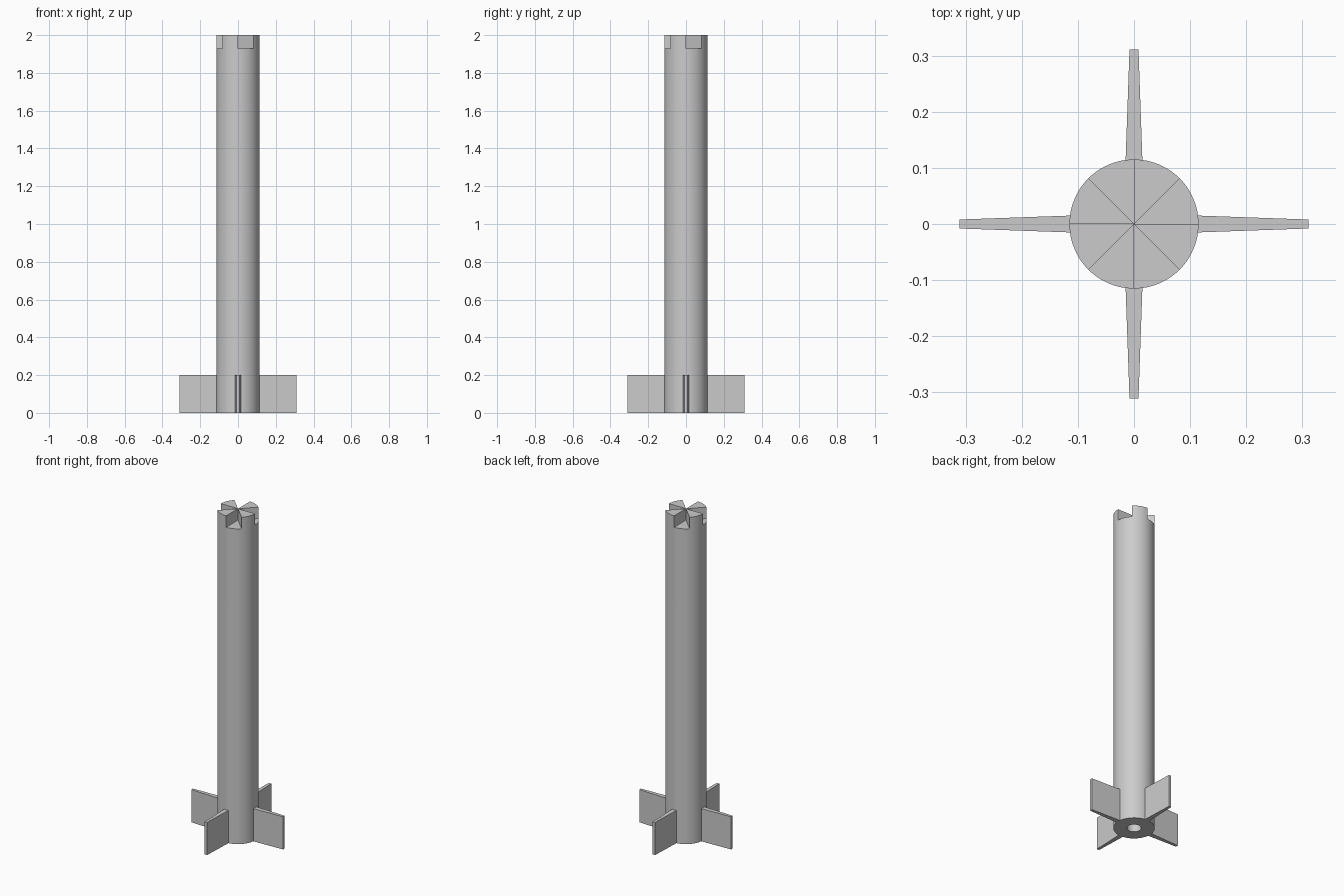
import bpy, bmesh, math
from mathutils import Matrix

if "Cube" in bpy.data.objects:
    bpy.data.objects.remove(bpy.data.objects["Cube"], do_unlink=True)

RADIUS, BORE, BORE_DEPTH = 0.115, 0.04, 1.0
NOTCH_Z, TOP_Z = 1.93, 2.0
SEGS, SECTORS = 96, 8
STEP = SEGS // SECTORS

grey = bpy.data.materials.new("plain grey")
grey.use_nodes = True
colour = (0.6, 0.6, 0.6, 1)
grey.diffuse_color = colour
grey.node_tree.nodes["Principled BSDF"].inputs["Base Color"].default_value = colour


def finish(bm, name, smooth=False):
    bm.normal_update()
    mesh = bpy.data.meshes.new(name)
    bm.to_mesh(mesh)
    bm.free()
    obj = bpy.data.objects.new(name, mesh)
    bpy.context.collection.objects.link(obj)
    mesh.materials.append(grey)
    if smooth:
        bpy.ops.object.select_all(action='DESELECT')
        obj.select_set(True)
        bpy.context.view_layer.objects.active = obj
        bpy.ops.object.shade_smooth_by_angle(angle=math.radians(30))
    return obj


def ring(bm, r, z):
    return [bm.verts.new((r * math.cos(a), r * math.sin(a), z))
            for a in (math.tau * i / SEGS for i in range(SEGS))]


# Tube body with a blind bore below and a crown of alternating teeth on top
bm = bmesh.new()
bore_end = ring(bm, BORE, BORE_DEPTH)
bore_rim = ring(bm, BORE, 0)
foot = ring(bm, RADIUS, 0)
low = ring(bm, RADIUS, NOTCH_Z)
high = ring(bm, RADIUS, TOP_Z)
low_mid = bm.verts.new((0, 0, NOTCH_Z))
high_mid = bm.verts.new((0, 0, TOP_Z))

bm.faces.new(bore_end[::-1])
for a, b in ((bore_end, bore_rim), (bore_rim, foot), (foot, low)):
    for i in range(SEGS):
        j = (i + 1) % SEGS
        bm.faces.new((a[i], a[j], b[j], b[i]))

for s in range(SECTORS):
    arc = [(s * STEP + k) % SEGS for k in range(STEP + 1)]
    first, last = arc[0], arc[-1]
    if s % 2:
        # Tooth: outer wall, flat top and two radial sides
        bm.faces.new([high_mid] + [high[i] for i in arc])
        for i, j in zip(arc, arc[1:]):
            bm.faces.new((low[i], low[j], high[j], high[i]))
        bm.faces.new((low_mid, low[first], high[first], high_mid))
        bm.faces.new((low[last], low_mid, high_mid, high[last]))
    else:
        bm.faces.new([low_mid] + [low[i] for i in arc])

bm.verts.ensure_lookup_table()
bmesh.ops.delete(bm, geom=[v for v in bm.verts if not v.link_faces], context='VERTS')
finish(bm, "notched_tube", smooth=True)

# Four fins, thinner towards the tip
for n, side in enumerate(("left", "back", "right", "front")):
    bm = bmesh.new()
    outline = [(0.113, -0.015), (0.311, -0.008), (0.311, 0.008), (0.113, 0.015)]
    base = bm.faces.new([bm.verts.new((x, y, 0)) for x, y in outline])
    up = bmesh.ops.extrude_face_region(bm, geom=[base], use_keep_orig=True)
    verts = [v for v in up["geom"] if isinstance(v, bmesh.types.BMVert)]
    bmesh.ops.translate(bm, vec=(0, 0, 0.2), verts=verts)
    bmesh.ops.recalc_face_normals(bm, faces=bm.faces)
    bmesh.ops.rotate(bm, verts=bm.verts, matrix=Matrix.Rotation(n * math.pi / 2, 3, 'Z'))
    finish(bm, side + "_fin")
